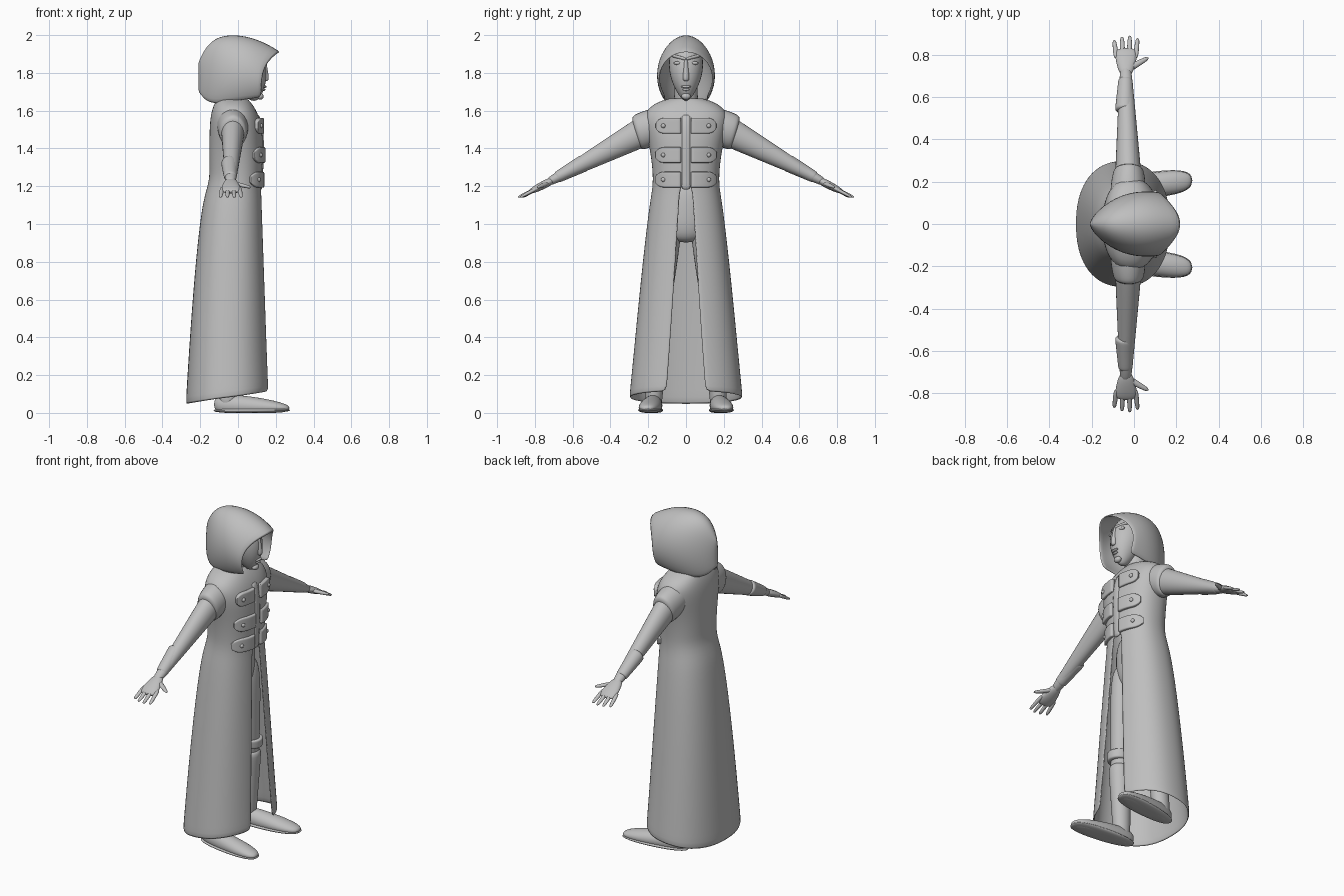
import bpy, bmesh
from math import sin, cos, asin, pi, tau, sqrt, copysign
from mathutils import Vector

cube = bpy.data.objects.get("Cube")
if cube:
    bpy.data.objects.remove(cube, do_unlink=True)

grey = bpy.data.materials.new("plain grey")
grey.use_nodes = True
tone = (.52, .52, .52, 1)
grey.diffuse_color = tone
grey.node_tree.nodes["Principled BSDF"].inputs["Base Color"].default_value = tone

X, Y, Z = Vector((1, 0, 0)), Vector((0, 1, 0)), Vector((0, 0, 1))
ACROSS_ARM = Vector((0, .45, .9))
SQUARENESS = .88


def finish(name, bm, mirror=False, thickness=0, smooth=1):
    """Turn a mesh into a smooth object, optionally thickened and mirrored."""
    bmesh.ops.remove_doubles(bm, verts=bm.verts, dist=.0005)
    bmesh.ops.recalc_face_normals(bm, faces=bm.faces)
    for face in bm.faces:
        face.smooth = True
    mesh = bpy.data.meshes.new(name)
    bm.to_mesh(mesh)
    bm.free()
    mesh.materials.append(grey)
    part = bpy.data.objects.new(name, mesh)
    bpy.context.collection.objects.link(part)
    if thickness:
        solidify = part.modifiers.new("Thickness", "SOLIDIFY")
        solidify.thickness, solidify.offset = thickness, 0
    if mirror:
        copy = part.modifiers.new("Mirror", "MIRROR")
        copy.use_axis = (False, True, False)
        copy.use_mirror_merge = False
    if smooth:
        subdivide = part.modifiers.new("Smooth", "SUBSURF")
        subdivide.levels = subdivide.render_levels = smooth


def skin(rings, closed=False):
    """Join rows of points into a sheet or a pipe."""
    bm = bmesh.new()
    rows = [[bm.verts.new(point) for point in ring] for ring in rings]
    count = len(rows[0])
    for low, high in zip(rows, rows[1:]):
        for i in range(count if closed else count - 1):
            j = (i + 1) % count
            bm.faces.new((low[i], low[j], high[j], high[i]))
    return bm


def power(value, exponent):
    return copysign(abs(value) ** exponent, value)


def limb(name, start, end, start_size, end_size, u=X, v=Y, bulge=0, blunt=4,
         mirror=True, sides=14, steps=10):
    """Tapered oval shape between two points; a higher blunt squares off the ends."""
    rings = []
    for step in range(steps + 1):
        t = (1 - cos(pi * step / steps)) / 2
        centre = Vector(start).lerp(Vector(end), t)
        swell = Vector((bulge, bulge)) * sin(pi * t)
        size = Vector(start_size).lerp(Vector(end_size), t) + swell
        size *= max(0, 1 - abs(2 * t - 1) ** blunt) ** (1 / blunt)
        ring = []
        for side in range(sides):
            angle = tau * side / sides
            point = centre + u * size.x * cos(angle) + v * size.y * sin(angle)
            point.z = max(point.z, 0)
            ring.append(point)
        rings.append(ring)
    finish(name, skin(rings, closed=True), mirror)


def ball(name, centre, size, mirror=True):
    bm = bmesh.new()
    bmesh.ops.create_uvsphere(bm, u_segments=14, v_segments=8, radius=1)
    bmesh.ops.scale(bm, vec=size, verts=bm.verts)
    bmesh.ops.translate(bm, vec=centre, verts=bm.verts)
    finish(name, bm, mirror, smooth=0)


# Long coat, flaring below the waist and closing in at the neck
WAIST, NECK = 1.2, 1.665


def coat_shape(z):
    """Back, front, half width, opening and front hem rise at a height."""
    if z < WAIST:
        t = (WAIST - z) / WAIST
        return (-.15 - .125 * t ** .55, .12 + .05 * t, .17 + .13 * t ** .8,
                .03 + .075 * t, .08 * t ** 4)
    s = (z - WAIST) / (NECK - WAIST)
    return (-.147 * (1 - .3 * s ** 8), (.12 + .02 * s) * (1 - .7 * s ** 5),
            (.17 + .1 * s * s) * (1 - .72 * s ** 10), 0, 0)


def chest(y, z):
    """Front surface of the coat."""
    back, front, half, gap, rise = coat_shape(z)
    depth = (1 - (abs(y) / half) ** (2 / SQUARENESS)) ** (SQUARENESS / 2)
    return (back + front) / 2 + (front - back) / 2 * depth


rings, rows, columns = [], 28, 32
for row in range(rows + 1):
    z = NECK - (NECK - .045) * (1 - row / rows) ** 1.3
    back, front, half, gap, rise = coat_shape(z)
    first = asin((gap / half) ** (1 / SQUARENESS))
    ring = []
    for column in range(columns + 1):
        angle = first + (tau - 2 * first) * column / columns
        ring.append(((back + front) / 2 + (front - back) / 2 * power(cos(angle), SQUARENESS),
                     half * power(sin(angle), SQUARENESS),
                     z + rise * (1 + cos(angle)) / 2))
    rings.append(ring)
finish("long_coat", skin(rings), thickness=.01)

# Front placket and the fastening straps with studs
finish("placket", skin([[(chest(y, z), y, z) for y in (-.025, 0, .025)]
                        for z in [1.18 + .04 * k for k in range(11)]]), thickness=.02)
for name, z in (("lower", 1.235), ("middle", 1.365), ("upper", 1.52)):
    rings = []
    for column in range(13):
        y = .025 + .13 * sin(pi / 2 * column / 12)
        corner = max(0, (y - .115) / .042)
        height = .042 * sqrt(1 - corner ** 2)
        rings.append([(chest(y, z) + .008, y, z + height * t) for t in (-1, -.9, 0, .9, 1)])
    finish(name + "_strap", skin(rings), mirror=True, thickness=.024)
    ball(name + "_strap_stud", (chest(.12, z) + .02, .12, z), (.01, .012, .012))

# Short coat sleeves, arms and bracers
limb("sleeve_cap", (-.03, .08, 1.55), (-.025, .27, 1.478), (.08, .08), (.07, .097),
     v=Vector((0, .27, .96)), bulge=.01, blunt=9)
limb("arm", (-.025, .15, 1.53), (-.04, .75, 1.21), (.07, .09), (.027, .02), v=ACROSS_ARM, blunt=9)
limb("bracer", (-.044, .53, 1.328), (-.04, .69, 1.243), (.048, .048), (.034, .03),
     v=ACROSS_ARM, blunt=12)

# Hands
limb("palm", (-.038, .7, 1.235), (-.037, .83, 1.168), (.03, .02), (.058, .014),
     v=ACROSS_ARM, bulge=.004)
for finger, reach in enumerate((.87, .887, .892, .88)):
    x = -.083 + .03 * finger
    spread = .007 * (finger - 1.5)
    limb("finger_" + "abcd"[finger], (x, .78, 1.193), (x + spread, reach, 1.14),
         (.014, .012), (.011, .008), v=ACROSS_ARM, sides=8, steps=6)
limb("thumb", (-.03, .73, 1.217), (.07, .787, 1.193), (.02, .015), (.011, .009),
     u=Vector((-.5, .86, 0)), v=Z, sides=8, steps=6)

# Trousers, boots and shoes
limb("trouser_hips", (-.01, 0, .9), (-.01, 0, 1.25), (.09, .13), (.09, .14), mirror=False, blunt=3)
limb("trouser_leg", (-.035, .17, .3), (-.01, .08, 1.08), (.05, .05), (.1, .08))
limb("boot", (-.055, .172, .03), (-.025, .152, .48), (.05, .045), (.068, .064), blunt=12)
limb("knee_cuff", (-.02, .15, .49), (-.02, .147, .55), (.072, .066), (.076, .07), blunt=8)
limb("shoe", (-.13, .163, .045), (.275, .206, .025), (.045, .065), (.06, .028),
     u=Y, v=Z, bulge=.006, blunt=3)
limb("shoe_sole", (-.132, .163, .012), (.278, .206, .015), (.05, .012), (.064, .012),
     u=Y, v=Z, bulge=.006, blunt=3)

# Neck and masked head
limb("neck", (-.03, 0, 1.55), (0, 0, 1.78), (.07, .07), (.065, .06), mirror=False, blunt=9)
limb("head", (.085, 0, 1.65), (.01, 0, 1.975), (.045, .035), (.1, .08),
     mirror=False, bulge=.035, blunt=3)
limb("nose", (.145, 0, 1.755), (.135, 0, 1.88), (.024, .022), (.012, .009), mirror=False, sides=10)
limb("brow", (.14, 0, 1.872), (.095, .078, 1.893), (.014, .01), (.014, .01), v=Z, sides=8)
limb("cheekbone", (.133, .012, 1.8), (.09, .072, 1.828), (.014, .014), (.012, .012), v=Z, sides=8)
ball("eye", (.125, .042, 1.852), (.012, .024, .01))
ball("upper_lip", (.141, 0, 1.727), (.01, .027, .007), mirror=False)
ball("lower_lip", (.136, 0, 1.712), (.01, .02, .007), mirror=False)
ball("chin", (.118, 0, 1.676), (.018, .025, .018), mirror=False)

# Peaked hood: arches swept from the narrow back to the open front
rings, slices, points = [], 12, 16
for piece in range(slices + 1):
    depth = (piece / slices) ** 1.5
    half = .15 * sin(1.85 * depth ** .72)
    top = 2 - .15 * (1 - depth) ** 6 - .09 * depth ** 6
    low = 1.62 + .05 * depth + .08 * (1 - depth) ** 9
    ring = []
    for point in range(points + 1):
        angle = 2.3 * (2 * point / points - 1)
        height = (cos(angle) - cos(2.3)) / (1 - cos(2.3))
        ring.append((-.205 + .33 * depth + .1 * depth ** 5 * height ** 4,
                     half * sin(angle), low + (top - low) * height))
    rings.append(ring)
finish("hood", skin(rings), thickness=.012)
